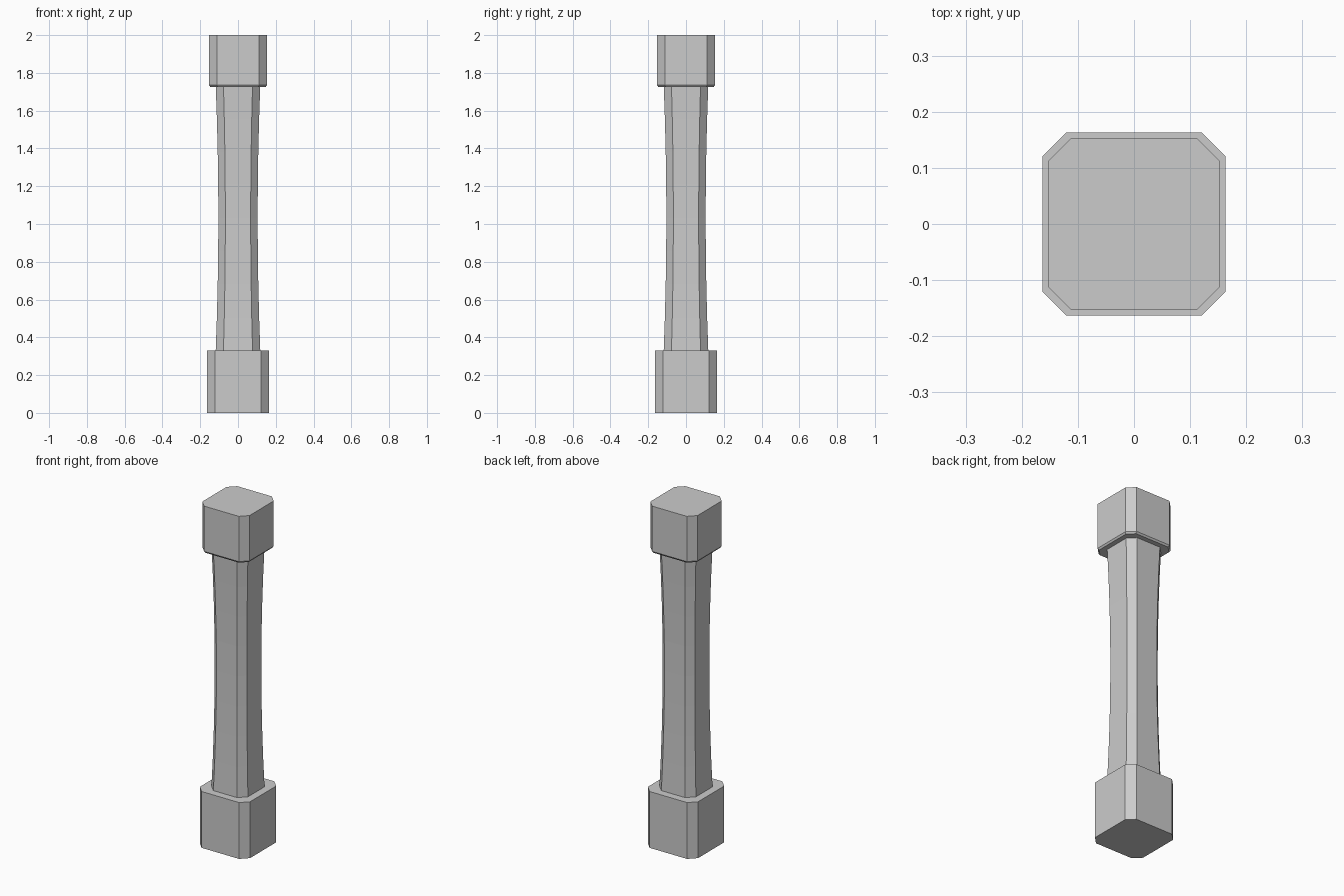
import bpy, bmesh

if "Cube" in bpy.data.objects:
    bpy.data.objects.remove(bpy.data.objects["Cube"])

stone = bpy.data.materials.new("grey stone")
stone.diffuse_color = (0.6, 0.6, 0.6, 1)
stone.use_nodes = True
stone.node_tree.nodes["Principled BSDF"].inputs["Base Color"].default_value = stone.diffuse_color


def chamfered_column(name, rings):
    """Loft square rings with cut corners: (z, half width, half width of flat side)."""
    bm = bmesh.new()
    loops = []
    for z, h, f in rings:
        outline = [(f, -h), (h, -f), (h, f), (f, h), (-f, h), (-h, f), (-h, -f), (-f, -h)]
        loops.append([bm.verts.new((x, y, z)) for x, y in outline])
    for low, high in zip(loops, loops[1:]):
        for i in range(8):
            j = (i + 1) % 8
            bm.faces.new((low[i], low[j], high[j], high[i]))
    bm.faces.new(loops[0][::-1])
    bm.faces.new(loops[-1])
    mesh = bpy.data.meshes.new(name)
    bm.to_mesh(mesh)
    bm.free()
    mesh.materials.append(stone)
    obj = bpy.data.objects.new(name, mesh)
    bpy.context.collection.objects.link(obj)
    return obj


# Square base block
chamfered_column("base", [(0, 0.163, 0.121), (0.33, 0.163, 0.121)])

# Shaft, pinched gently at mid height
bottom, top, steps = 0.33, 1.735, 8
rings = []
for i in range(steps + 1):
    t = i / steps
    flare = (2 * t - 1) ** 2
    rings.append((bottom + (top - bottom) * t, 0.104 + 0.014 * flare, 0.067 + 0.010 * flare))
chamfered_column("shaft", rings)

# Cap block with a thin bevel under its rim
chamfered_column("cap", [(1.725, 0.146, 0.108), (1.735, 0.153, 0.112), (2, 0.153, 0.112)])
